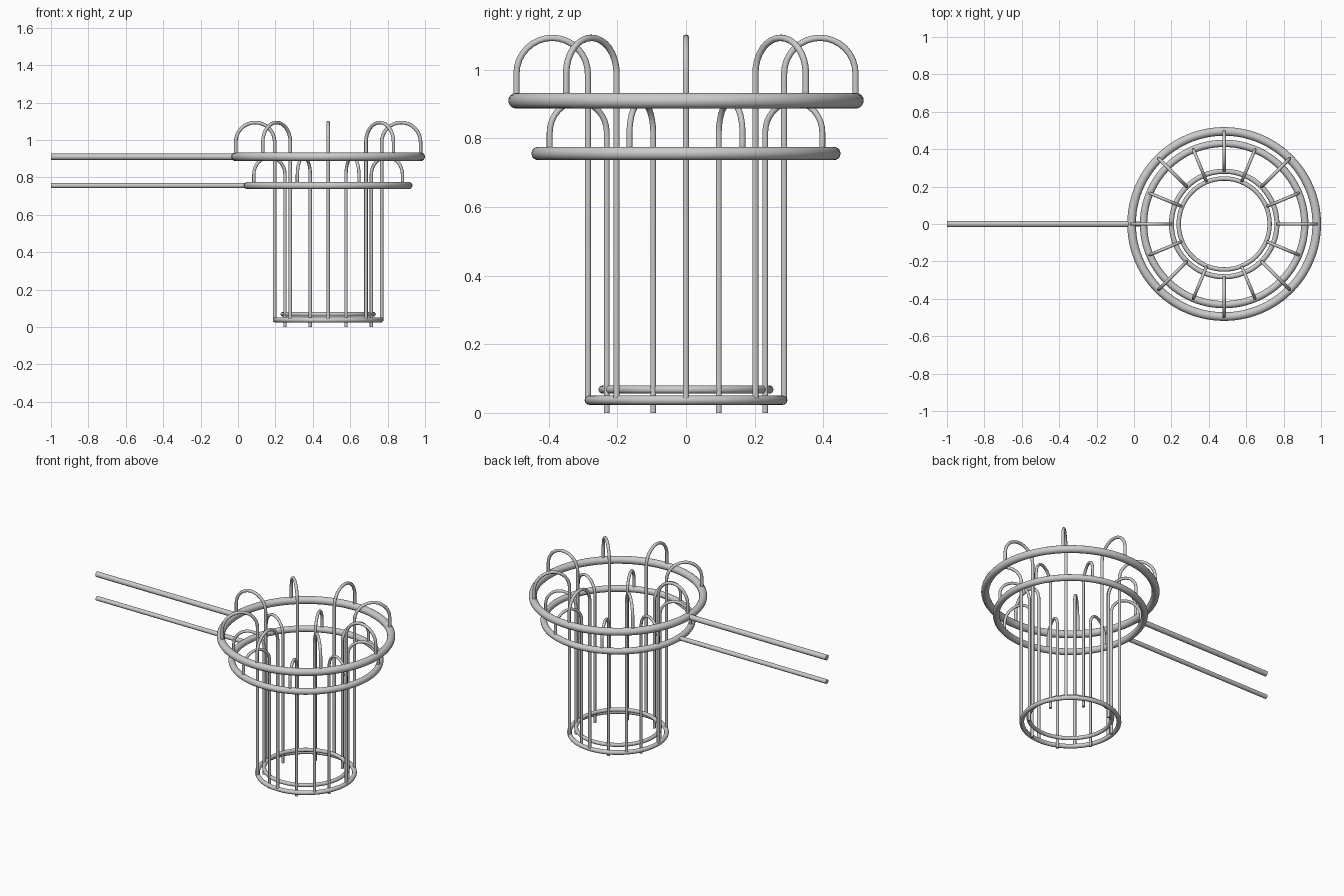
import bpy
from math import sin, cos, pi, radians

if "Cube" in bpy.data.objects:
    bpy.data.objects.remove(bpy.data.objects["Cube"])

CX = 0.482  # basket axis


def ring(name, radius, tube, z):
    bpy.ops.mesh.primitive_torus_add(location=(CX, 0, z), major_radius=radius, minor_radius=tube,
                                     major_segments=96, minor_segments=16)
    bpy.context.object.name = name
    bpy.ops.object.shade_smooth()


def rod(name, points, radius):
    curve = bpy.data.curves.new(name, 'CURVE')
    curve.dimensions = '3D'
    curve.bevel_depth = radius
    curve.bevel_resolution = 3
    curve.use_fill_caps = True
    spline = curve.splines.new('POLY')
    spline.points.add(len(points) - 1)
    for p, co in zip(spline.points, points):
        p.co = (*co, 1)
    obj = bpy.data.objects.new(name, curve)
    bpy.context.collection.objects.link(obj)
    bpy.ops.object.select_all(action='DESELECT')
    obj.select_set(True)
    bpy.context.view_layer.objects.active = obj
    bpy.ops.object.convert(target='MESH')
    bpy.ops.object.shade_smooth_by_angle(angle=radians(40))


def hooked_wires(name, start, r_in, r_out, z_bottom, z_arch, z_end, radius):
    # upright wire that arches outward over the rim, eight times round
    mid, half = (r_in + r_out) / 2, (r_out - r_in) / 2
    profile = [(r_in, z_bottom)]
    for i in range(17):
        t = pi * (1 - i / 16)
        profile.append((mid + half * cos(t), z_arch + half * sin(t)))
    profile.append((r_out, z_end))
    for k in range(8):
        a = radians(start + 45 * k)
        rod(f"{name}_{k + 1}", [(CX + r * cos(a), r * sin(a), z) for r, z in profile], radius)


# Outer basket
ring("outer_rim", 0.495, 0.023, 0.91)
ring("outer_base_ring", 0.282, 0.0135, 0.037)
hooked_wires("outer_wire", 0, 0.286, 0.494, 0.037, 0.989, 0.91, 0.0095)
rod("outer_handle", [(-1, 0, 0.91), (CX - 0.495, 0, 0.91)], 0.017)

# Inner basket
ring("inner_rim", 0.431, 0.0195, 0.756)
ring("inner_base_ring", 0.243, 0.0118, 0.068)
hooked_wires("inner_wire", 22.5, 0.25, 0.43, 0.0, 0.817, 0.756, 0.0088)
rod("inner_handle", [(-1, 0, 0.756), (CX - 0.431, 0, 0.756)], 0.014)
